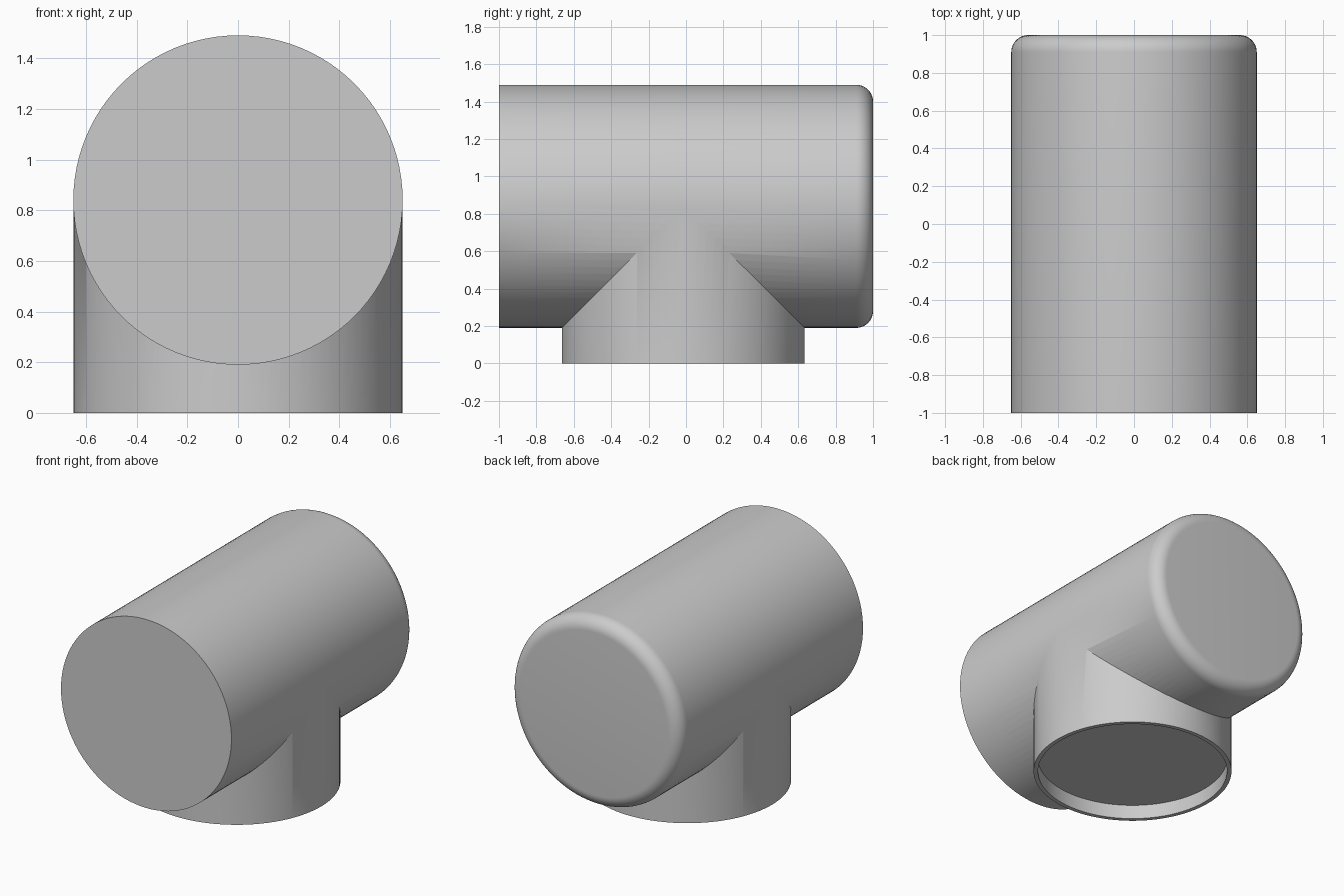
import bpy, bmesh, math
from mathutils import Matrix, Vector

cube = bpy.data.objects.get("Cube")
if cube:
    bpy.data.objects.remove(cube, do_unlink=True)

GREY = (0.6, 0.6, 0.6, 1.0)
grey = bpy.data.materials.new("plain grey")
grey.use_nodes = True
grey.diffuse_color = GREY
grey.node_tree.nodes["Principled BSDF"].inputs["Base Color"].default_value = GREY

RADIUS = 0.65
AXIS_Z = 0.84


def lathe(name, profile, matrix, steps=96):
    """Revolve a closed (radius, height) profile around z, then place it."""
    bm = bmesh.new()
    verts = [bm.verts.new((r, 0, h)) for r, h in profile]
    edges = [bm.edges.new(pair) for pair in zip(verts, verts[1:])]
    bmesh.ops.spin(bm, geom=verts + edges, cent=(0, 0, 0), axis=(0, 0, 1),
                   angle=math.tau, steps=steps, use_merge=True)
    bmesh.ops.remove_doubles(bm, verts=bm.verts, dist=0.0001)
    bmesh.ops.transform(bm, matrix=matrix, verts=bm.verts)
    bmesh.ops.recalc_face_normals(bm, faces=bm.faces)
    mesh = bpy.data.meshes.new(name)
    bm.to_mesh(mesh)
    bm.free()
    mesh.materials.append(grey)
    obj = bpy.data.objects.new(name, mesh)
    bpy.context.collection.objects.link(obj)
    return obj


# Main barrel: flat front end, rounded back end
FILLET = 0.09
round_edge = [(RADIUS - FILLET + FILLET * math.cos(a), 1 - FILLET + FILLET * math.sin(a))
              for a in (math.radians(9 * i) for i in range(11))]
barrel = lathe("tee_pipe_body", [(0, -1), (RADIUS, -1)] + round_edge + [(0, 1)],
               Matrix.Translation((0, 0, AXIS_Z)) @ Matrix.Rotation(-math.pi / 2, 4, "X"))

# Downward branch with a shallow socket in its mouth
WALL_R = RADIUS - 0.001
branch = lathe("branch_pipe", [(0, 0.1), (0.62, 0.1), (0.62, 0), (WALL_R, 0),
                               (WALL_R, AXIS_Z), (0, AXIS_Z)],
               Matrix.Translation((0, -0.015, 0)))

# Join the branch to the barrel
join = barrel.modifiers.new("join_branch", "BOOLEAN")
join.operation = "UNION"
join.solver = "EXACT"
join.object = branch
bpy.ops.object.select_all(action="DESELECT")
barrel.select_set(True)
bpy.context.view_layer.objects.active = barrel
bpy.ops.object.modifier_apply(modifier=join.name)
bpy.data.objects.remove(branch, do_unlink=True)
bpy.ops.object.shade_smooth_by_angle(angle=math.radians(30))
